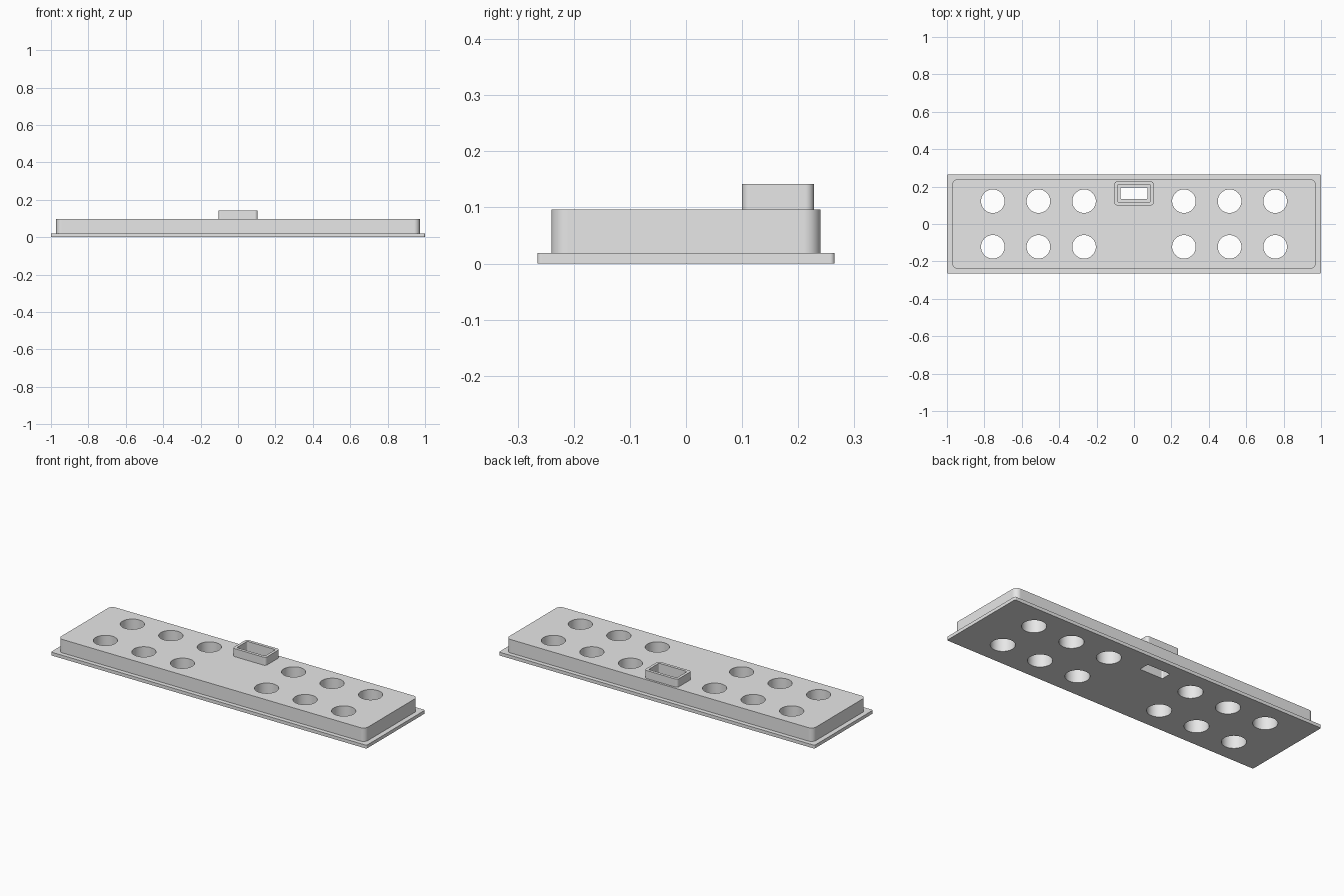
import bpy, bmesh, math

cube = bpy.data.objects.get("Cube")
if cube:
    bpy.data.objects.remove(cube, do_unlink=True)

grey = bpy.data.materials.new("plain grey")
grey.use_nodes = True
grey.diffuse_color = (0.8, 0.8, 0.8, 1)
grey.node_tree.nodes["Principled BSDF"].inputs["Base Color"].default_value = (0.8, 0.8, 0.8, 1)


def prism(name, outline, z0, z1):
    """Extrude a closed outline from z0 up to z1."""
    bm = bmesh.new()
    face = bm.faces.new([bm.verts.new((x, y, z0)) for x, y in outline])
    top = bmesh.ops.extrude_face_region(bm, geom=[face])["geom"]
    verts = [v for v in top if isinstance(v, bmesh.types.BMVert)]
    bmesh.ops.translate(bm, verts=verts, vec=(0, 0, z1 - z0))
    bmesh.ops.recalc_face_normals(bm, faces=bm.faces)
    mesh = bpy.data.meshes.new(name)
    bm.to_mesh(mesh)
    bm.free()
    mesh.materials.append(grey)
    ob = bpy.data.objects.new(name, mesh)
    bpy.context.collection.objects.link(ob)
    return ob


def rounded(hx, hy, r, cy=0, steps=8):
    """Rounded rectangle outline centred on (0, cy)."""
    points = []
    for q, (sx, sy) in enumerate([(1, 1), (-1, 1), (-1, -1), (1, -1)]):
        for i in range(steps + 1):
            a = (q + i / steps) * math.pi / 2
            points.append((sx * (hx - r) + r * math.cos(a),
                           cy + sy * (hy - r) + r * math.sin(a)))
    return points


def circle(cx, cy, r, n=48):
    return [(cx + r * math.cos(math.tau * i / n), cy + r * math.sin(math.tau * i / n))
            for i in range(n)]


def combine(target, other, operation):
    """Apply a boolean and discard the second operand."""
    mod = target.modifiers.new(operation.lower(), 'BOOLEAN')
    mod.operation = operation
    mod.solver = 'EXACT'
    mod.object = other
    other.hide_render = True
    bpy.context.view_layer.objects.active = target
    bpy.ops.object.modifier_apply(modifier=mod.name)
    bpy.data.objects.remove(other, do_unlink=True)


# Flanged base, raised block and connector collar
COLLAR_Y = 0.164
panel = prism("cover_panel", rounded(1.0, 0.265, 0.008), 0, 0.019)
combine(panel, prism("raised_block", rounded(0.972, 0.24, 0.03), 0.01, 0.096), 'UNION')
combine(panel, prism("collar", rounded(0.105, 0.064, 0.015, COLLAR_Y), 0.05, 0.142), 'UNION')

# Two rows of round through holes
for x in (0.267, 0.511, 0.755):
    for sx in (-1, 1):
        for y in (-0.122, 0.122):
            combine(panel, prism("hole_cutter", circle(sx * x, y, 0.063), -0.1, 0.3), 'DIFFERENCE')

# Stepped connector opening: wide pocket above, narrow slot below
combine(panel, prism("pocket_cutter", rounded(0.089, 0.047, 0.008, COLLAR_Y), 0.05, 0.3), 'DIFFERENCE')
combine(panel, prism("slot_cutter", rounded(0.073, 0.03, 0.008, COLLAR_Y), -0.1, 0.2), 'DIFFERENCE')

# Smooth curved walls, crisp edges
bpy.ops.object.select_all(action='DESELECT')
panel.select_set(True)
bpy.context.view_layer.objects.active = panel
bpy.ops.object.shade_smooth_by_angle(angle=math.radians(30))
weighted = panel.modifiers.new("flat_faces", 'WEIGHTED_NORMAL')
weighted.keep_sharp = True
